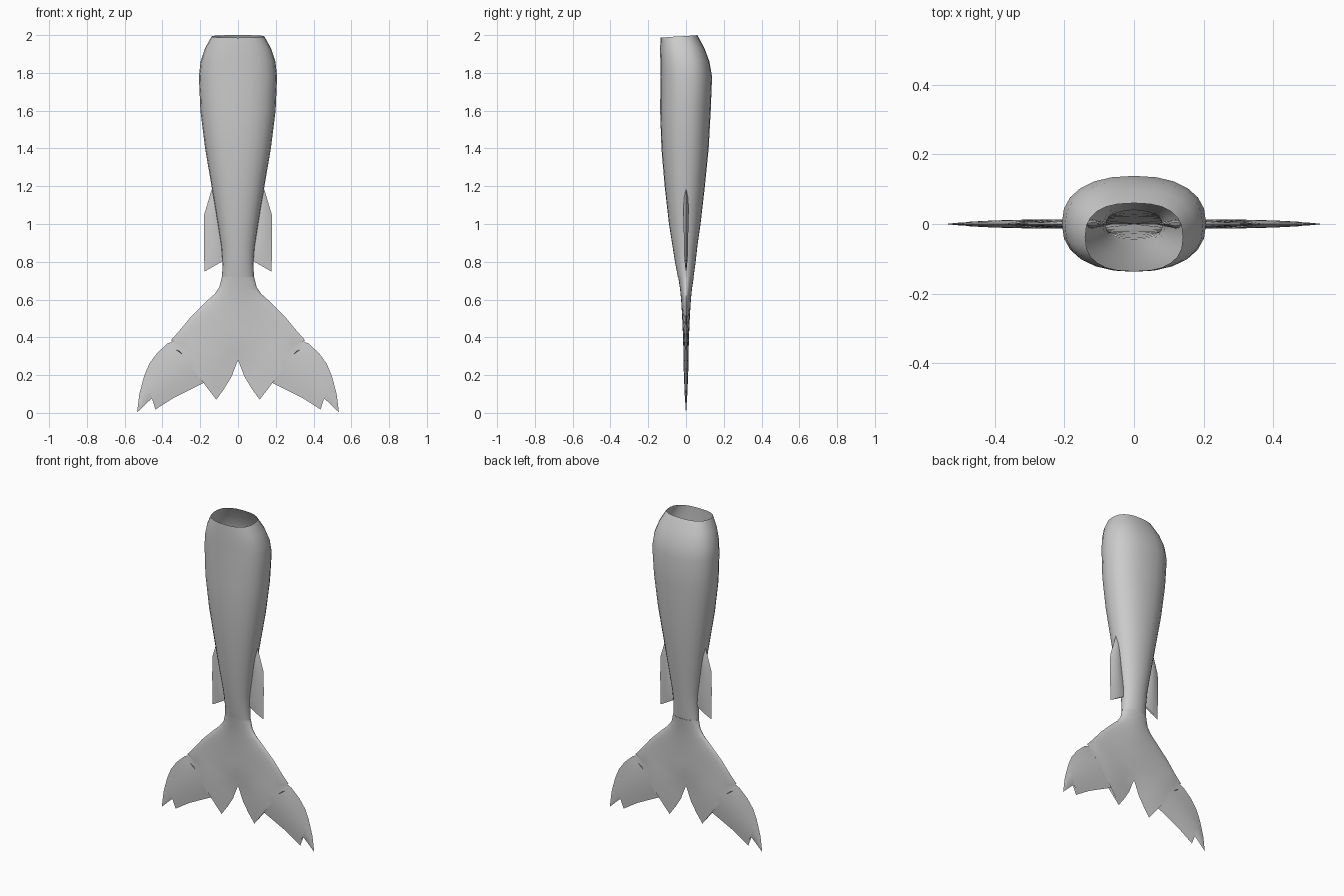
import bpy, bmesh, math

if "Cube" in bpy.data.objects:
    bpy.data.objects.remove(bpy.data.objects["Cube"])

skin = bpy.data.materials.new("plain grey")
skin.diffuse_color = (0.6, 0.6, 0.6, 1)
skin.use_nodes = True
skin.node_tree.nodes["Principled BSDF"].inputs["Base Color"].default_value = skin.diffuse_color


def make_object(name, bm, angle=50):
    bmesh.ops.remove_doubles(bm, verts=bm.verts, dist=0.0004)
    bmesh.ops.recalc_face_normals(bm, faces=bm.faces)
    me = bpy.data.meshes.new(name)
    bm.to_mesh(me)
    bm.free()
    me.materials.append(skin)
    ob = bpy.data.objects.new(name, me)
    bpy.context.collection.objects.link(ob)
    bpy.ops.object.select_all(action='DESELECT')
    ob.select_set(True)
    bpy.context.view_layer.objects.active = ob
    bpy.ops.object.shade_smooth_by_angle(angle=math.radians(angle))
    return ob


def bridge(bm, a, b, closed):
    n = len(a)
    for i in range(n if closed else n - 1):
        j = (i + 1) % n
        bm.faces.new((a[i], a[j], b[j], b[i]))


def power(v, p):
    return math.copysign(abs(v) ** p, v)


# Tail body: open-topped loft (height, half width, front y, back y)
rings = [(2.0, .14, -.135, .06), (1.93, .175, -.137, .098),
         (1.86, .198, -.136, .124), (1.78, .207, -.135, .138),
         (1.6, .199, -.137, .131), (1.4, .174, -.130, .12),
         (1.2, .14, -.113, .10), (1.0, .107, -.09, .077),
         (.88, .088, -.071, .06), (.79, .081, -.057, .05),
         (.72, .085, -.043, .04)]
bm = bmesh.new()
prev = None
SIDES = 24
for k, (z, w, yf, yb) in enumerate(rings):
    p = 0.8 + 0.2 * k / (len(rings) - 1)
    ring = []
    for i in range(SIDES):
        a = 2 * math.pi * i / SIDES
        s = math.sin(a)
        y = (yf + yb) / 2 + (yb - yf) / 2 * power(s, p)
        dip = 0.007 * (1 - s) if k == 0 else 0
        ring.append(bm.verts.new((w * power(math.cos(a), p), y, z - dip)))
    if prev:
        bridge(bm, prev, ring, True)
    prev = ring
make_object("tail_body", bm)


def fin(name, rows, steps, mirror):
    """Thin two-sided fin: rows of inner point, outer point, half thickness, rooted flag."""
    bm = bmesh.new()
    for side in (-1, 1):
        prev = None
        for (xi, zi), (xo, zo), t, rooted in rows:
            row = []
            for i in range(steps + 1):
                u = i / steps
                if rooted:
                    u = math.sin(u * math.pi / 2)
                    h = math.sqrt(max(0, 1 - u * u))
                else:
                    h = math.sin(math.pi * u)
                row.append(bm.verts.new((xi + (xo - xi) * u, side * t * h,
                                         zi + (zo - zi) * u)))
            if prev:
                bridge(bm, prev, row, False)
            prev = row
    if mirror:
        geo = bmesh.ops.duplicate(bm, geom=bm.verts[:] + bm.edges[:] + bm.faces[:])
        for v in geo["geom"]:
            if isinstance(v, bmesh.types.BMVert):
                v.co.x = -v.co.x
    bmesh.ops.dissolve_degenerate(bm, edges=bm.edges, dist=0.0001)
    return make_object(name, bm)


# Forked tail fin, right half mirrored to the left
fluke = [((0, .72), (.085, .72), .0415, 1), ((0, .66), (.099, .665), .032, 1),
         ((0, .60), (.125, .628), .026, 1), ((0, .52), (.17, .588), .021, 1),
         ((0, .43), (.25, .508), .017, 1), ((0, .34), (.31, .435), .014, 1),
         ((0, .28), (.355, .385), .014, 0), ((.035, .19), (.342, .38), .014, 0),
         ((.075, .125), (.345, .379), .013, 0), ((.115, .07), (.35, .378), .012, 0),
         ((.119, .19), (.375, .366), .013, 0), ((.25, .125), (.43, .315), .012, 0),
         ((.34, .08), (.47, .26), .010, 0), ((.437, .018), (.495, .20), .007, 0),
         ((.425, .10), (.505, .165), .006, 0), ((.475, .06), (.522, .10), .004, 0),
         ((.532, .005), (.534, .005), .001, 0)]
fin("tail_fin", fluke, 6, True)

# Small side fins on the lower body
side_fin = [((.10, 1.20), (.137, 1.19), .004, 0), ((.09, 1.13), (.155, 1.13), .012, 0),
            ((.08, 1.05), (.179, 1.05), .014, 0), ((.07, .92), (.181, .92), .012, 0),
            ((.06, .83), (.179, .83), .010, 0), ((.06, .815), (.178, .748), .005, 0)]
fin("side_fins", side_fin, 5, True)
